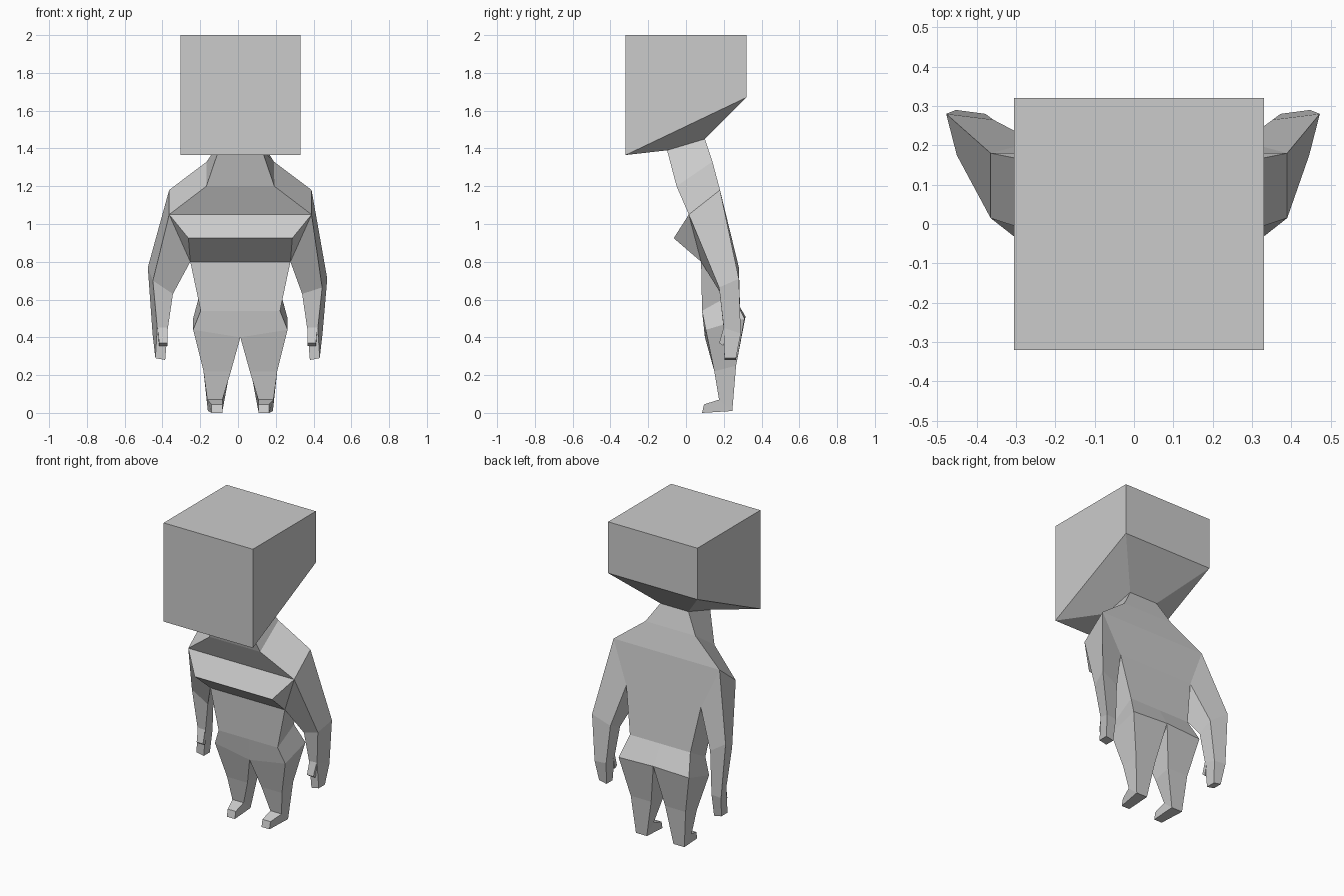
import bpy, bmesh

if "Cube" in bpy.data.objects:
    bpy.data.objects.remove(bpy.data.objects["Cube"])

CX = 0.0125  # centre plane of the figure

grey = bpy.data.materials.new("plain_grey")
grey.diffuse_color = (0.6, 0.6, 0.6, 1)
grey.use_nodes = True
grey.node_tree.nodes["Principled BSDF"].inputs["Base Color"].default_value = grey.diffuse_color


def finish(name, bm, mirror=False):
    bmesh.ops.remove_doubles(bm, verts=bm.verts, dist=0.0005)
    bmesh.ops.recalc_face_normals(bm, faces=bm.faces)
    me = bpy.data.meshes.new(name)
    bm.to_mesh(me)
    bm.free()
    me.materials.append(grey)
    ob = bpy.data.objects.new(name, me)
    ob.location.x = CX
    bpy.context.collection.objects.link(ob)
    if mirror:
        mod = ob.modifiers.new("mirror", 'MIRROR')
        mod.use_clip = True
    return ob


def skin(bm, rows, closed=False, cap_start=False, cap_end=False):
    """Join consecutive rows of points with quads."""
    vs = [[bm.verts.new(p) for p in r] for r in rows]
    n = len(rows[0])
    for a, b in zip(vs, vs[1:]):
        for i in range(n if closed else n - 1):
            j = (i + 1) % n
            bm.faces.new((a[i], a[j], b[j], b[i]))
    if cap_start:
        bm.faces.new(vs[0])
    if cap_end:
        bm.faces.new(vs[-1])


def rect(w, y0, z0, y1, z1, w1=None):
    w1 = w if w1 is None else w1
    return [(-w, y0, z0), (w, y0, z0), (w1, y1, z1), (-w1, y1, z1)]


# Head: cube with a slanted base narrowing to the neck
bm = bmesh.new()
skin(bm, [rect(.3175, -.32, 2, .32, 2),
          rect(.3175, -.32, 1.365, .32, 1.67),
          rect(.115, -.1, 1.39, .1, 1.45, .1)], closed=True, cap_start=True)
finish("head", bm)

# Torso: half of the front and back profiles, mirrored
front = [(.115, -.1, 1.39), (.18, -.05, 1.2), (.377, .015, 1.05),
         (.275, -.065, .925), (.265, .08, .8), (.21, .085, .54), (.25, .105, .44)]
back = [(.1, .1, 1.45), (.178, .14, 1.33), (.377, .18, 1.18),
        (.265, .21, .92), (.215, .245, .63), (.25, .31, .5)]
bm = bmesh.new()
for profile, crotch in ((front, (0, .10, .40)), (back, (0, .315, .51))):
    rows = [[(0, y, z), (w, y, z)] for w, y, z in profile]
    rows[-1][0] = crotch
    skin(bm, rows)
skin(bm, list(zip(front[:3], back[:3])))       # neck and shoulder sides
skin(bm, list(zip(front[4:], back[3:])))       # waist and hip sides
bm.faces.new([bm.verts.new(p) for p in front[2:5]])  # chest side
finish("torso", bm, mirror=True)

# Legs and feet: hip, knee, ankle and toe rings, mirrored
bm = bmesh.new()
skin(bm, [
    [(0, .10, .40), (.25, .105, .44), (.25, .31, .5), (0, .315, .51)],
    [(.05, .15, .22), (.195, .15, .22), (.195, .265, .25), (.05, .265, .25)],
    [(.095, .175, .07), (.175, .175, .07), (.172, .245, .01), (.095, .245, .01)],
    [(.095, .095, .045), (.152, .095, .045), (.152, .085, 0), (.095, .085, 0)],
], closed=True, cap_end=True)
finish("legs", bm, mirror=True)


# Arms: shoulder, elbow, wrist and fingertip rings plus a thumb
def arm(name, side, dx, drop):
    def place(row):
        return [(side * (x + dx), y, z) for x, y, z in row]
    bm = bmesh.new()
    shoulder = [(side * p[0],) + p[1:] for p in (back[2], front[2], front[4], back[3])]
    skin(bm, [
        shoulder,
        place([(.49, .28, .77 - drop), (.463, .175, .70 - drop * .6),
               (.357, .185, .63), (.37, .265, .69 - drop * .5)]),
        place([(.465, .29, .42), (.44, .2, .45), (.385, .2, .44), (.39, .28, .42)]),
        place([(.45, .265, .29), (.45, .203, .29), (.398, .203, .28), (.398, .265, .28)]),
    ], closed=True, cap_end=True)
    skin(bm, [
        place([(.386, .2, .455), (.438, .2, .455), (.438, .215, .44), (.386, .215, .44)]),
        place([(.385, .176, .37), (.43, .176, .37), (.43, .198, .355), (.385, .198, .355)]),
    ], closed=True, cap_end=True)
    finish(name, bm)


arm("left_arm", -1, 0, 0)
arm("right_arm", 1, -.03, .06)
